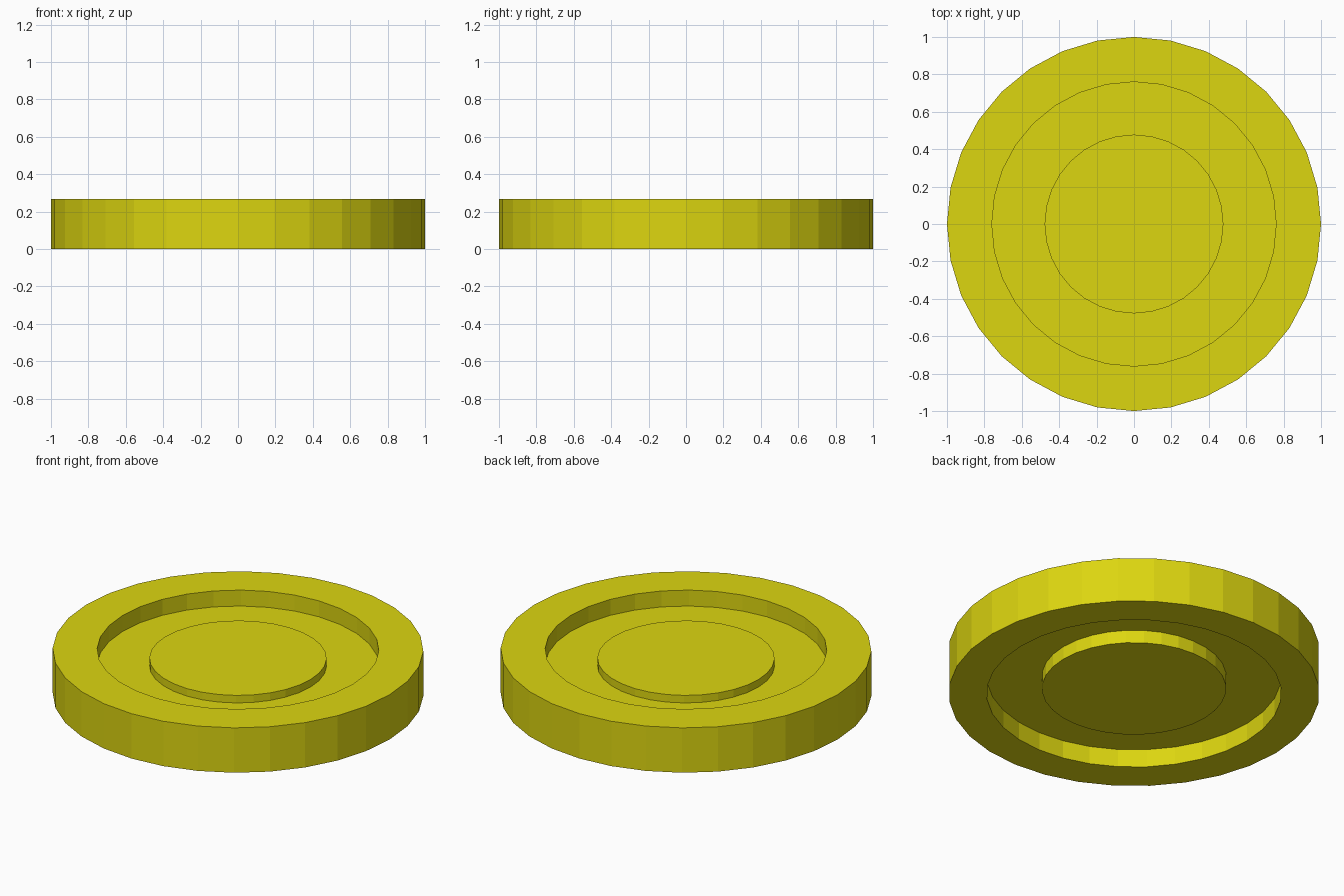
import bpy, bmesh, math

if "Cube" in bpy.data.objects:
    bpy.data.objects.remove(bpy.data.objects["Cube"])

SIDES = 32

# Half cross-section (radius, height), from top centre round to bottom centre
PROFILE = [
    (0.478, 0.217), (0.478, 0.172),   # raised top disc
    (0.76, 0.172), (0.76, 0.267),     # top groove, inner rim wall
    (1.0, 0.267), (1.0, 0.0),         # outer rim
    (0.795, 0.0), (0.795, 0.107),     # underside groove
    (0.497, 0.107), (0.497, 0.03),    # underside disc
]


def lathe(name, profile, sides):
    bm = bmesh.new()
    rings = []
    for r, z in profile:
        rings.append([bm.verts.new((r * math.cos(2 * math.pi * i / sides),
                                    r * math.sin(2 * math.pi * i / sides), z))
                      for i in range(sides)])
    for a, b in zip(rings, rings[1:]):
        for i in range(sides):
            j = (i + 1) % sides
            bm.faces.new((a[i], b[i], b[j], a[j]))
    # Flat disc faces closing both ends
    bm.faces.new(rings[0])
    bm.faces.new(rings[-1][::-1])
    bmesh.ops.recalc_face_normals(bm, faces=bm.faces)
    mesh = bpy.data.meshes.new(name)
    bm.to_mesh(mesh)
    bm.free()
    obj = bpy.data.objects.new(name, mesh)
    bpy.context.collection.objects.link(obj)
    return obj


# Round plate with recessed ring on both faces
plate = lathe("round_plate", PROFILE, SIDES)
yellow = bpy.data.materials.new("yellow")
yellow.diffuse_color = (0.72, 0.67, 0.005, 1.0)
yellow.use_nodes = True
yellow.node_tree.nodes["Principled BSDF"].inputs["Base Color"].default_value = yellow.diffuse_color
plate.data.materials.append(yellow)
